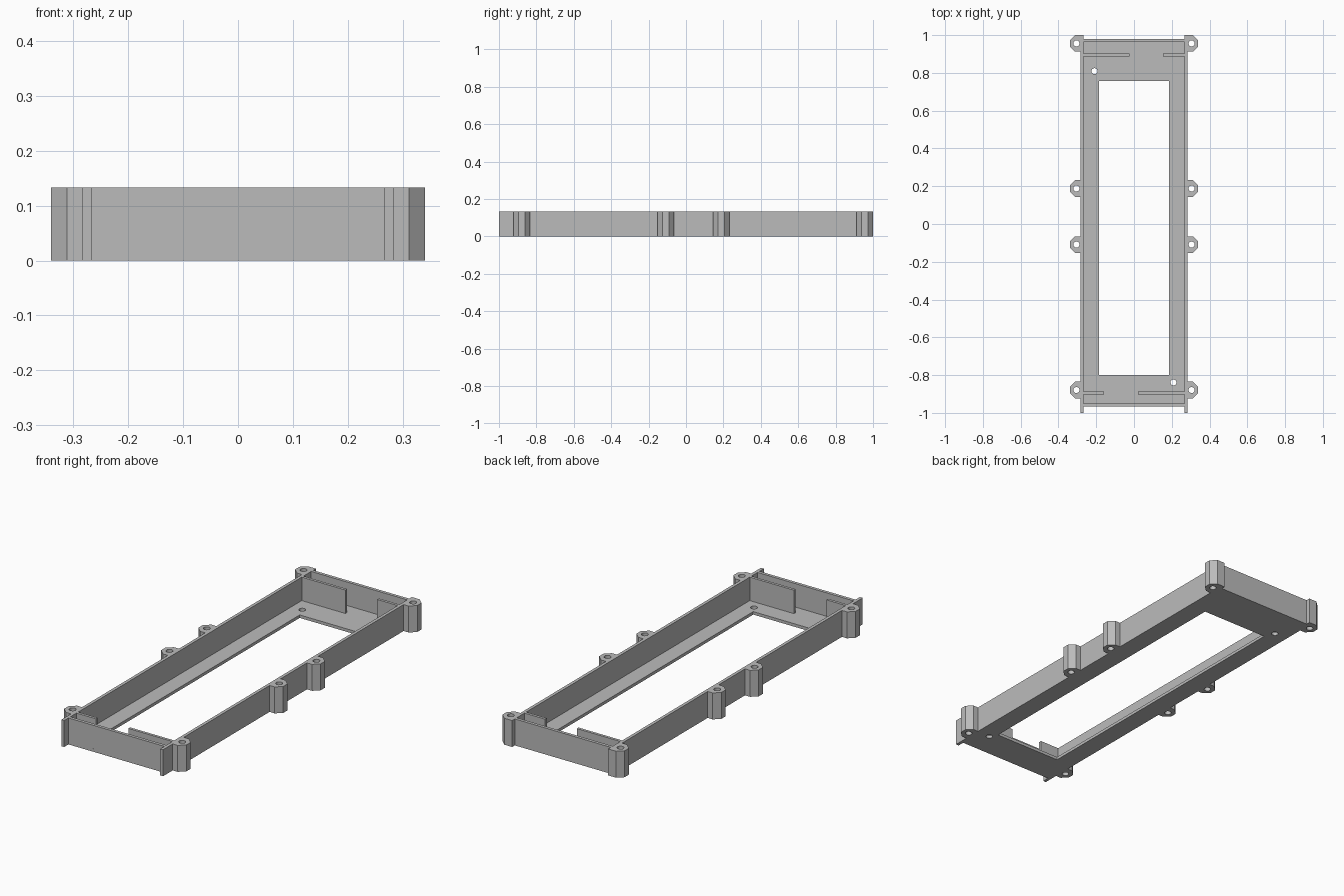
import bpy
from math import cos, sin, tau, radians

cube = bpy.data.objects.get("Cube")
if cube:
    bpy.data.objects.remove(cube, do_unlink=True)

grey = bpy.data.materials.new("grey plastic")
grey.use_nodes = True
colour = (0.5, 0.5, 0.5, 1)
grey.diffuse_color = colour
grey.node_tree.nodes["Principled BSDF"].inputs["Base Color"].default_value = colour

HEIGHT, FLOOR = 0.133, 0.015
OUTER, INNER = 0.283, 0.267      # side wall faces
FRONT, BACK = -0.966, 0.979      # outer faces of the end walls
WALL = 0.016
HOLE = 0.016


def rect(x0, x1, y0, y1):
    return [(x0, y0), (x1, y0), (x1, y1), (x0, y1)]


def circle(x, y, r, n=24):
    return [(x + r * cos(tau * i / n), y + r * sin(tau * i / n)) for i in range(n)]


def extrude(name, height, *loops):
    """Raise an outline, with any further loops as holes, from the ground."""
    curve = bpy.data.curves.new(name, 'CURVE')
    curve.dimensions = '2D'
    curve.fill_mode = 'BOTH'
    curve.extrude = height / 2
    for loop in loops:
        spline = curve.splines.new('POLY')
        spline.points.add(len(loop) - 1)
        for point, (x, y) in zip(spline.points, loop):
            point.co = (x, y, 0, 1)
        spline.use_cyclic_u = True
    obj = bpy.data.objects.new(name, curve)
    obj.location.z = height / 2
    bpy.context.collection.objects.link(obj)
    bpy.ops.object.select_all(action='DESELECT')
    obj.select_set(True)
    bpy.context.view_layer.objects.active = obj
    bpy.ops.object.convert(target='MESH')
    obj = bpy.context.object
    obj.data.materials.clear()
    obj.data.materials.append(grey)
    bpy.ops.object.shade_smooth_by_angle(angle=radians(30))
    return obj


# Floor with its large opening and two screw holes
extrude("floor", FLOOR,
        rect(-INNER, INNER, FRONT, BACK),
        rect(-0.186, 0.186, -0.80, 0.756),
        circle(-0.209, 0.809, HOLE),
        circle(0.209, -0.839, HOLE))

# End walls
extrude("front_wall", HEIGHT, rect(-INNER, INNER, FRONT, FRONT + WALL))
extrude("back_wall", HEIGHT, rect(-INNER, INNER, BACK - WALL, BACK))

# Inner partitions beside each end wall
for end, y, left_end, right_end in (("back", 0.895, 0.153, -0.024),
                                    ("front", -0.895, 0.021, -0.159)):
    extrude(end + "_left_partition", HEIGHT, rect(left_end, INNER, y - 0.007, y + 0.007))
    extrude(end + "_right_partition", HEIGHT, rect(-INNER, right_end, y - 0.007, y + 0.007))

# Long side walls running past the ends, each with four screw lugs
for side, s in (("left", 1), ("right", -1)):
    extrude(side + "_wall", HEIGHT, rect(*sorted((s * INNER, s * OUTER)), -1, 1))
    for i, y in enumerate((-0.879, -0.109, 0.188, 0.956), 1):
        half = [(OUTER, 0.044), (0.311, 0.044), (0.34, 0.017)]
        outline = half + [(x, -dy) for x, dy in reversed(half)]
        extrude(f"{side}_screw_lug_{i}", HEIGHT,
                [(s * x, y + dy) for x, dy in outline],
                circle(s * 0.305, y, HOLE))
